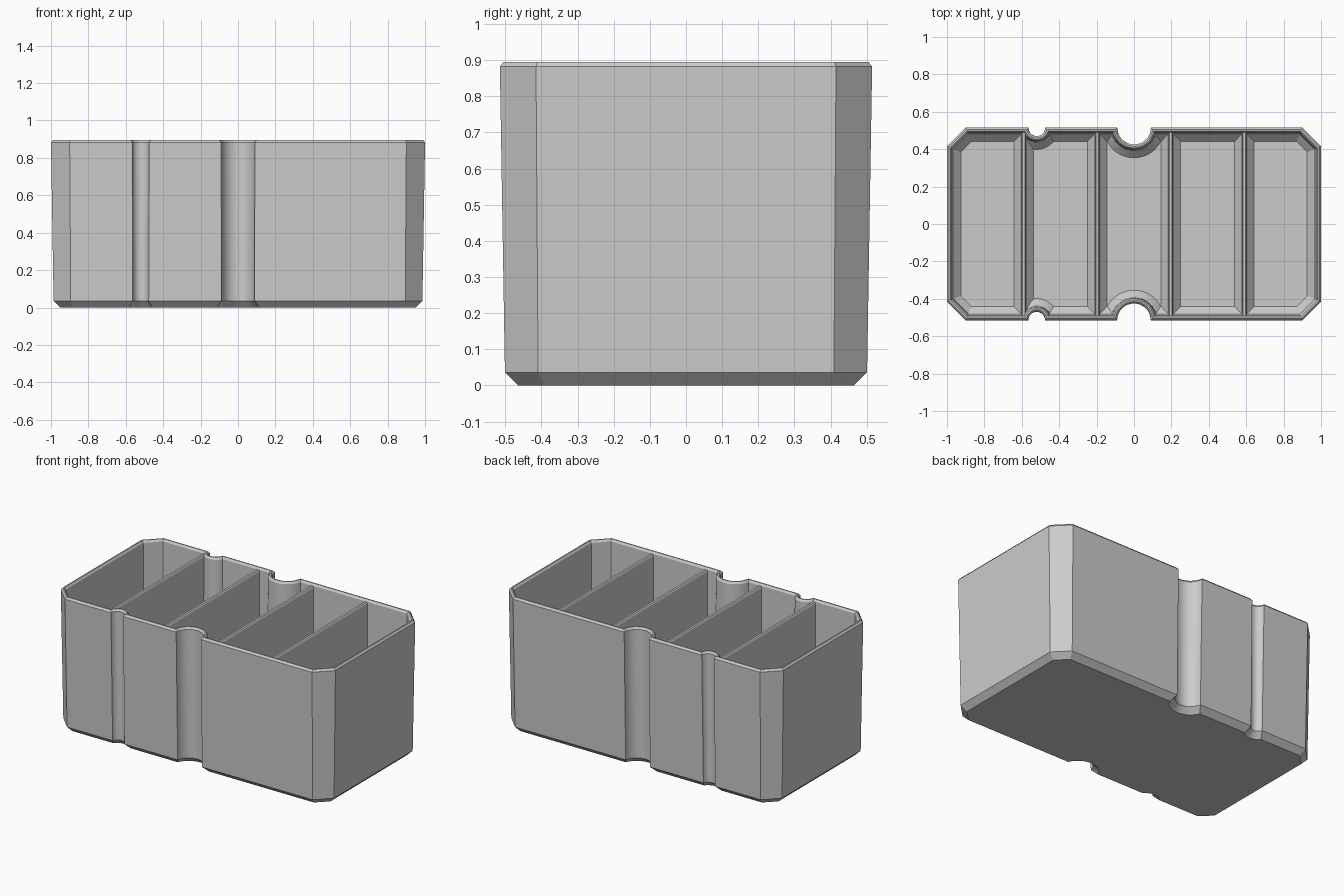
import bpy, bmesh
from math import asin, pi, sin, cos

if "Cube" in bpy.data.objects:
    bpy.data.objects.remove(bpy.data.objects["Cube"], do_unlink=True)

GREY = (0.6, 0.6, 0.6, 1)
mat = bpy.data.materials.new("plain grey")
mat.use_nodes = True
mat.diffuse_color = GREY
mat.node_tree.nodes["Principled BSDF"].inputs["Base Color"].default_value = GREY

HX, HY = 1.0, 0.515              # half size at the rim
CORNER = 0.1                     # corner cut
NOTCHES = [(0.0, 0.09), (-0.52, 0.045)]   # x, radius, from right to left
SEGS = 16


def outline(inset, notch_inset):
    """Cut-corner rectangle with round notches in the front and back edges."""
    hx, hy = HX - inset, HY - inset
    c = CORNER - 0.586 * inset
    back = [(hx, hy - c), (hx - c, hy)]
    for x, radius in NOTCHES:
        r = radius + notch_inset
        a = asin((HY - hy) / r)
        for i in range(SEGS + 1):
            t = a + (pi - 2 * a) * i / SEGS
            back.append((x + r * cos(t), HY - r * sin(t)))
    back += [(-hx + c, hy), (-hx, hy - c)]
    return back + [(x, -y) for x, y in reversed(back)]


def loft(name, rings):
    """Skin a stack of (points, z) rings and cap both ends."""
    bm = bmesh.new()
    loops = [[bm.verts.new((x, y, z)) for x, y in pts] for pts, z in rings]
    for lo, hi in zip(loops, loops[1:]):
        for i in range(len(lo)):
            j = (i + 1) % len(lo)
            bm.faces.new((lo[i], lo[j], hi[j], hi[i]))
    bm.faces.new(loops[0][::-1])
    bm.faces.new(loops[-1])
    bmesh.ops.recalc_face_normals(bm, faces=bm.faces)
    mesh = bpy.data.meshes.new(name)
    bm.to_mesh(mesh)
    bm.free()
    mesh.materials.append(mat)
    obj = bpy.data.objects.new(name, mesh)
    bpy.context.collection.objects.link(obj)
    bpy.ops.object.select_all(action="DESELECT")
    obj.select_set(True)
    bpy.context.view_layer.objects.active = obj
    bpy.ops.object.shade_smooth_by_angle(angle=pi / 7)
    return obj


# Tray shell: up the outside, over the bevelled rim, down to the floor
FLOOR, BEVEL = 0.037, 0.037
loft("tray_shell", [(outline(d, e), z) for d, e, z in [
    (0.05, 0.035, 0),
    (0.014, 0, 0.036),
    (0, 0, 0.882),
    (0.01, 0.01, 0.895),
    (0.018, 0.018, 0.895),
    (0.027, 0.027, 0.882),
    (0.037, 0.034, FLOOR + BEVEL),
    (0.074, 0.071, FLOOR),
]])


# Dividers: tapered walls with a bevelled foot and top
def rectangle(x, hw, hl):
    return [(x - hw, -hl), (x + hw, -hl), (x + hw, hl), (x - hw, hl)]


for n, x in enumerate((-0.59, -0.197, 0.197, 0.59), 1):
    loft(f"divider_{n}", [(rectangle(x, hw, hl), z) for hw, hl, z in [
        (0.052, 0.448, FLOOR),
        (0.017, 0.485, FLOOR + BEVEL),
        (0.012, 0.495, 0.872),
        (0.007, 0.495, 0.88),
    ]])
